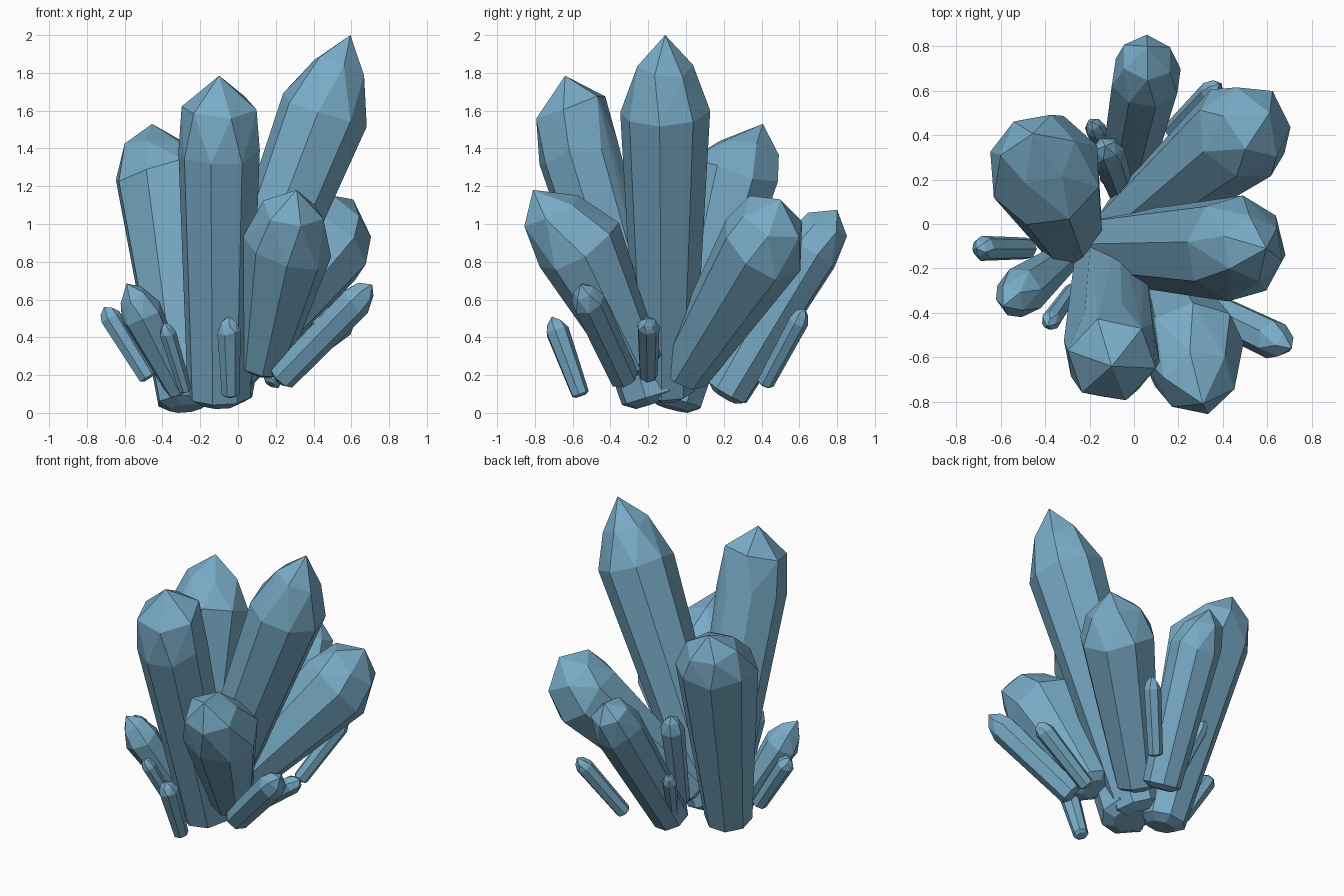
import bpy, bmesh, math, random
from mathutils import Vector

if "Cube" in bpy.data.objects:
    bpy.data.objects.remove(bpy.data.objects["Cube"])

random.seed(4)
mat = bpy.data.materials.new("blue_crystal")
mat.diffuse_color = (0.19, 0.41, 0.57, 1)
mat.use_nodes = True
mat.node_tree.nodes["Principled BSDF"].inputs["Base Color"].default_value = mat.diffuse_color


def crystal(name, base, shoulder, tip, r0, r1, mid=0.65, sides=8):
    """Tapered faceted shaft with a chamfered foot and a pointed cap."""
    base, shoulder, tip = Vector(base), Vector(shoulder), Vector(tip)
    axis = (shoulder - base).normalized()
    u = axis.orthogonal().normalized()
    v = axis.cross(u)
    start = random.random() * math.tau
    bm = bmesh.new()

    def ring(centre, r, count, turn=0.0, wobble=0.0):
        for i in range(count):
            a = start + math.tau * (i + turn) / count
            bm.verts.new(centre + (u * math.cos(a) + v * math.sin(a)) * r
                         + axis * random.uniform(-wobble, wobble))

    ring(base - axis * r0 * 0.25, r0 * 0.6, sides)
    ring(base, r0, sides)
    ring(shoulder, r1, sides, 0, r1 * 0.12)
    ring(shoulder.lerp(tip, 0.6), r1 * mid, sides - 2, 0.5, r1 * 0.1)
    bm.verts.new(tip)
    out = bmesh.ops.convex_hull(bm, input=bm.verts[:])
    loose = [g for g in out["geom_interior"] if isinstance(g, bmesh.types.BMVert)]
    bmesh.ops.delete(bm, geom=loose, context='VERTS')
    bmesh.ops.dissolve_limit(bm, angle_limit=math.radians(3),
                             verts=bm.verts[:], edges=bm.edges[:])
    bmesh.ops.recalc_face_normals(bm, faces=bm.faces[:])
    me = bpy.data.meshes.new(name)
    bm.to_mesh(me)
    bm.free()
    me.materials.append(mat)
    bpy.context.collection.objects.link(bpy.data.objects.new(name, me))


# Large crystals: foot, shoulder, tip, foot radius, shoulder radius, cap roundness
crystal("tall_crystal", (-.12, -.11, .12), (.455, -.11, 1.59), (.595, -.11, 2.0), .155, .24, .62)
crystal("front_crystal", (-.1, -.18, .09), (-.1, -.57, 1.38), (-.1, -.64, 1.785), .17, .22, .92)
crystal("left_crystal", (-.28, -.06, .06), (-.4, .24, 1.25), (-.455, .407, 1.53), .15, .26, .65)
crystal("back_right_crystal", (-.04, -.01, .22), (.48, .41, .89), (.61, .5, 1.13), .14, .24, .75)
crystal("front_right_crystal", (.13, -.25, .25), (.26, -.56, .88), (.31, -.81, 1.18), .13, .24, .7)
crystal("back_crystal", (-.04, .22, .11), (.055, .66, .86), (.06, .8, 1.075), .12, .16, .75)

# Small crystals: foot, tip, foot radius, shoulder radius, shoulder position
small = [
    ("right_shard", (.23, -.33, .19), (.71, -.56, .68), .08, .09, .82),
    ("left_stout_shard", (-.31, -.15, .12), (-.59, -.37, .685), .07, .115, .72),
    ("left_thin_shard", (-.48, -.11, .19), (-.71, -.11, .56), .05, .058, .85),
    ("front_shard", (-.04, -.56, .1), (-.05, -.71, .51), .048, .064, .82),
    ("front_left_shard", (-.28, -.3, .12), (-.39, -.46, .48), .035, .045, .84),
    ("right_thin_shard", (.22, -.2, .2), (.61, -.2, .5), .05, .06, .86),
    ("back_right_shard", (.18, .42, .16), (.385, .63, .55), .048, .055, .83),
    ("back_shard", (-.06, .15, .2), (-.13, .35, .87), .06, .078, .84),
    ("back_thin_shard", (-.1, .28, .15), (-.19, .46, .52), .035, .047, .84),
    ("inner_back_shard", (-.06, .16, .13), (-.1, .33, .35), .04, .045, .84),
]
for name, base, tip, r0, r1, f in small:
    crystal(name, base, Vector(base).lerp(Vector(tip), f), tip, r0, r1, .65, 7)

# Stand the cluster on the ground
bpy.context.view_layer.update()
low = min(v.co.z for o in bpy.data.objects for v in o.data.vertices)
for o in bpy.data.objects:
    if o.name == "left_crystal":
        for v in o.data.vertices:
            if v.co.z < 0.3:
                v.co.z -= low
